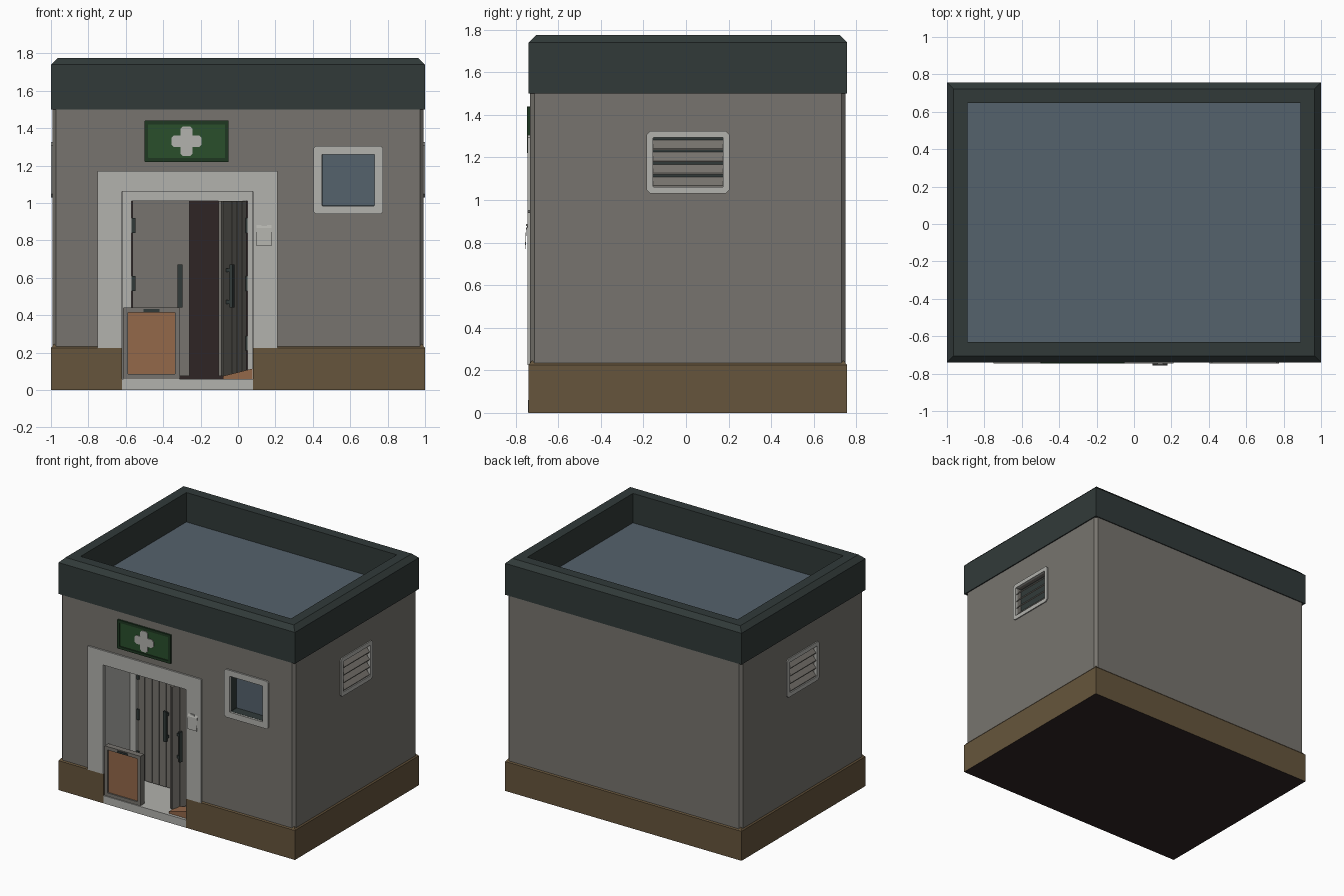
import bpy
import bmesh
from math import radians, cos, sin, pi

cube = bpy.data.objects.get("Cube")
if cube:
    bpy.data.objects.remove(cube, do_unlink=True)


def material(name, rgb):
    lin = [(c / 255 / 12.92) if c < 11 else ((c / 255 + 0.055) / 1.055) ** 2.4 for c in rgb]
    m = bpy.data.materials.new(name)
    m.use_nodes = True
    m.diffuse_color = (*lin, 1)
    m.node_tree.nodes["Principled BSDF"].inputs["Base Color"].default_value = (*lin, 1)
    return m


WALL = material("warm_grey", (119, 116, 110))
LIGHT = material("pale_grey", (178, 178, 173))
TRIM = material("dark_slate", (49, 58, 57))
BROWN = material("base_brown", (102, 85, 60))
GLASS = material("blue_grey", (85, 98, 108))
GREEN = material("sign_green", (41, 78, 43))
EDGE = material("sign_edge_green", (30, 55, 33))
WOOD = material("orange_wood", (148, 104, 74))
DARK = material("dark_interior", (47, 37, 37))


def finish(name, bm, *mats):
    bmesh.ops.recalc_face_normals(bm, faces=bm.faces)
    me = bpy.data.meshes.new(name)
    bm.to_mesh(me)
    bm.free()
    for m in mats:
        me.materials.append(m)
    ob = bpy.data.objects.new(name, me)
    bpy.context.scene.collection.objects.link(ob)
    return ob


def skin(bm, loops, closed=False):
    """Bridge equal-length loops of points with quads; cap the ends unless closed."""
    rows = [[bm.verts.new(p) for p in loop] for loop in loops]
    pairs = list(zip(rows, rows[1:])) + ([(rows[-1], rows[0])] if closed else [])
    n = len(rows[0])
    for a, b in pairs:
        for i in range(n):
            bm.faces.new((a[i], a[(i + 1) % n], b[(i + 1) % n], b[i]))
    if not closed:
        return bm.faces.new(rows[0]), bm.faces.new(rows[-1])


def prism(name, pts, lo, hi, mat, axis="y"):
    """Extrude (x, z) points along y, or (y, z) points along x."""
    bm = bmesh.new()
    skin(bm, [[(p, d, q) if axis == "y" else (d, p, q) for p, q in pts] for d in (lo, hi)])
    return finish(name, bm, mat)


def box(name, x0, x1, y0, y1, z0, z1, mat):
    return prism(name, [(x0, z0), (x1, z0), (x1, z1), (x0, z1)], y0, y1, mat)


def rect8(x0, x1, z0, z1, c):
    return [(x0 + c, z0), (x1 - c, z0), (x1, z0 + c), (x1, z1 - c),
            (x1 - c, z1), (x0 + c, z1), (x0, z1 - c), (x0, z0 + c)]


def ring(name, x0, x1, z0, z1, border, y0, y1, mat, c=0.012):
    """Rectangular frame facing the front."""
    b = border
    outer = rect8(x0, x1, z0, z1, c)
    inner = rect8(x0 + b, x1 - b, z0 + b, z1 - b, 0.002)
    bm = bmesh.new()
    skin(bm, [[(x, y, z) for x, z in loop] for loop, y in
              ((outer, y1), (outer, y0), (inner, y0), (inner, y1))], closed=True)
    return finish(name, bm, mat)


def portal(name, x0, x1, z0, z1, side, right, top, y0, y1, mat):
    """Upside-down U door surround."""
    a, b, t = x0 + side, x1 - right, z1 - top
    pts = [(x0, z0), (a, z0), (a, t), (b, t), (b, z0), (x1, z0), (x1, z1), (x0, z1)]
    return prism(name, pts, y0, y1, mat)


def stack(name, levels, *mats):
    """Building-footprint rectangles lofted through (inset, height) levels."""
    bm = bmesh.new()
    loops = []
    for i, z in levels:
        x, f, b = 1 - i, -0.74 + i, 0.757 - i
        loops.append([(-x, f, z), (x, f, z), (x, b, z), (-x, b, z)])
    bottom, top = skin(bm, loops)
    return finish(name, bm, *mats), bottom, top


def cut(ob, cutters):
    """Subtract cutters, bake the result and remove them."""
    for c in cutters:
        c.hide_render = True
        m = ob.modifiers.new("cut", "BOOLEAN")
        m.operation, m.solver, m.object = "DIFFERENCE", "EXACT", c
    bpy.context.view_layer.update()
    dg = bpy.context.evaluated_depsgraph_get()
    me = bpy.data.meshes.new_from_object(ob.evaluated_get(dg))
    ob.modifiers.clear()
    ob.data = me
    for c in cutters:
        bpy.data.objects.remove(c, do_unlink=True)


# Walls with chamfered corners, door recess, window recess and vent recesses
bm = bmesh.new()
plan = rect8(-0.992, 0.992, -0.733, 0.75, 0.02)
skin(bm, [[(x, y, z) for x, y in plan] for z in (0.1, 1.52)])
walls = finish("walls", bm, WALL)
cut(walls, [box("door_cutter", -0.64, 0.10, -0.9, -0.33, 0.03, 1.08, WALL),
            box("window_cutter", 0.43, 0.755, -0.9, -0.64, 0.965, 1.285, WALL),
            box("vent_cutter_left", 0.94, 1.1, -0.155, 0.175, 1.06, 1.295, WALL),
            box("vent_cutter_right", -1.1, -0.94, -0.155, 0.175, 1.06, 1.295, WALL)])

# Base plinth with a sloped top edge and dark underside
base = stack("base_plinth", [(0, 0), (0, 0.225), (0.02, 0.25)], BROWN, DARK)[0]
cut(base, [box("base_cutter", -0.62, 0.08, -0.9, -0.33, 0.03, 0.6, BROWN)])
for p in base.data.polygons:
    if p.center.z < 0.001:
        p.material_index = 1

# Parapet with sunken roof deck
parapet = stack("parapet", [(0, 1.5), (0, 1.74), (0.035, 1.775), (0.11, 1.775), (0.11, 1.55)],
                TRIM, GLASS)[0]
for p in parapet.data.polygons:
    if abs(p.normal.z) > 0.9 and abs(p.center.z - 1.55) < 0.01:
        p.material_index = 1

# Doorway: surround, reveal lining, inner jambs, step and dark interior
portal("door_surround", -0.75, 0.21, 0.225, 1.17, 0.13, 0.13, 0.11, -0.745, -0.70, LIGHT)
portal("door_reveal", -0.64, 0.10, 0.05, 1.08, 0.022, 0.022, 0.02, -0.72, -0.34, LIGHT)
portal("door_jambs", -0.62, 0.08, 0.06, 1.06, 0.05, 0.03, 0.05, -0.42, -0.35, LIGHT)
box("door_step", -0.62, 0.08, -0.742, -0.34, 0.001, 0.06, LIGHT)
box("dark_interior", -0.63, 0.09, -0.345, -0.335, 0.05, 1.07, DARK)


def door(name, hinge_x, side, angle):
    """Boarded leaf running from its hinge towards side (+1 or -1)."""
    length, boards = 0.305, 5
    step = length / boards
    parts = [box(name + "_slab", 0, side * length, 0.006, 0.025, 0.075, 1.01, WALL)]
    for i in range(boards):
        a, b = side * (i * step + 0.003), side * ((i + 1) * step - 0.003)
        parts.append(box(name + "_board", a, b, 0, 0.006, 0.075, 1.01, WALL))
    h = side * 0.255
    parts.append(box(name + "_handle", h - 0.013, h + 0.013, -0.04, -0.024, 0.44, 0.67, TRIM))
    for z in (0.46, 0.63):
        parts.append(box(name + "_handle_mount", h - 0.01, h + 0.01, -0.026, 0, z, z + 0.02, TRIM))
    for z in (0.25, 0.57, 0.88):
        parts.append(box(name + "_hinge", -0.014, 0.016, -0.01, 0.01, z - 0.04, z + 0.04, TRIM))
    for p in parts:
        p.location = (hinge_x, -0.405, 0)
        p.rotation_euler.z = radians(angle)


door("left_leaf", -0.565, 1, 0)
door("right_leaf", 0.047, -1, 65)

# Low gate across the near side of the doorway, and a wooden wedge
ring("gate_frame", -0.615, -0.31, 0.06, 0.44, 0.026, -0.735, -0.69, WALL, 0.002)
for x in (-0.59, -0.462):
    box("gate_board", x, x + 0.127, -0.725, -0.70, 0.085, 0.415, WOOD)
box("gate_latch", -0.505, -0.42, -0.742, -0.71, 0.418, 0.432, TRIM)
prism("door_wedge", [(-0.08, 0.06), (0.08, 0.06), (0.08, 0.115), (-0.08, 0.075)], -0.72, -0.62, WOOD)

# Window
ring("window_frame", 0.405, 0.775, 0.94, 1.305, 0.045, -0.745, -0.725, LIGHT)
ring("window_reveal", 0.425, 0.76, 0.96, 1.285, 0.026, -0.73, -0.645, TRIM, 0.002)
box("window_glass", 0.44, 0.745, -0.66, -0.65, 0.975, 1.275, GLASS)

# Sign with a cross
SX, SZ = -0.275, 1.33
box("sign_panel", SX - 0.21, SX + 0.21, -0.739, -0.72, SZ - 0.1, SZ + 0.1, GREEN)
ring("sign_border", SX - 0.225, SX + 0.225, SZ - 0.11, SZ + 0.11, 0.02, -0.746, -0.72, EDGE, 0.002)
r, w, c = 0.08, 0.032, 0.014
arm = [(r - c, -w), (r, c - w), (r, w - c), (r - c, w), (w, w)]
cross = []
for k in range(4):
    ca, sa = cos(k * pi / 2), sin(k * pi / 2)
    cross += [(SX + x * ca - z * sa, SZ + x * sa + z * ca) for x, z in arm]
prism("sign_cross", cross, -0.745, -0.73, LIGHT)

# Curled paper notice on the door surround
curl = [(-0.744, 0.885), (-0.752, 0.865), (-0.757, 0.77),
        (-0.754, 0.77), (-0.749, 0.86), (-0.744, 0.875)]
prism("paper_notice", curl, 0.1, 0.18, LIGHT, "x")
box("notice_pin", 0.125, 0.155, -0.752, -0.744, 0.877, 0.888, LIGHT)

# Louvred vents on both sides
for side, angle in (("left", 90), ("right", -90)):
    parts = [ring(side + "_vent_frame", -0.195, 0.195, 1.03, 1.325, 0.031, -1.0, -0.98, LIGHT, 0.018),
             box(side + "_vent_back", -0.164, 0.164, -0.95, -0.945, 1.061, 1.294, TRIM)]
    for i in range(4):
        z = 1.062 + i * 0.058
        slat = [(-0.992, z), (-0.992, z + 0.006), (-0.955, z + 0.047), (-0.955, z + 0.041)]
        parts.append(prism(side + "_vent_slat", slat, -0.164, 0.164, WALL, "x"))
    for p in parts:
        p.rotation_euler.z = radians(angle)
        p.location.y = 0.01
